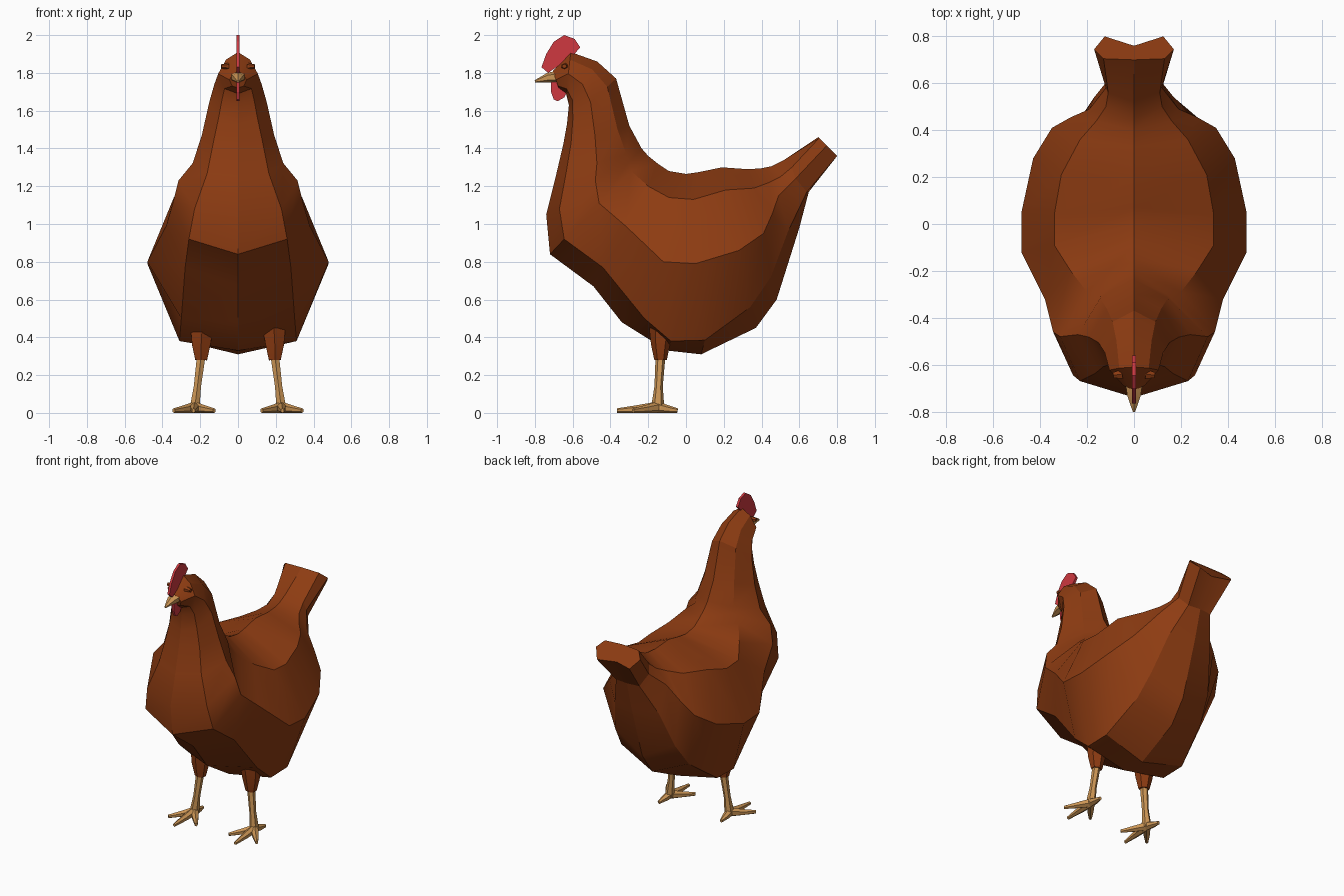
import bpy, bmesh, math
from mathutils import Vector

if "Cube" in bpy.data.objects:
    bpy.data.objects.remove(bpy.data.objects["Cube"])


def material(name, rgb):
    m = bpy.data.materials.new(name)
    m.diffuse_color = (*rgb, 1)
    m.use_nodes = True
    m.node_tree.nodes["Principled BSDF"].inputs["Base Color"].default_value = m.diffuse_color
    return m


RUST = material("rust_feathers", (0.27, 0.045, 0.006))
RED = material("red_comb", (0.62, 0.04, 0.05))
HORN = material("tan_horn", (0.60, 0.30, 0.09))


def finish(name, bm, mat, smooth=True):
    bmesh.ops.recalc_face_normals(bm, faces=bm.faces)
    me = bpy.data.meshes.new(name)
    bm.to_mesh(me)
    bm.free()
    me.materials.append(mat)
    ob = bpy.data.objects.new(name, me)
    bpy.context.collection.objects.link(ob)
    if smooth:
        bpy.ops.object.select_all(action='DESELECT')
        ob.select_set(True)
        bpy.context.view_layer.objects.active = ob
        bpy.ops.object.shade_smooth_by_angle(angle=math.radians(25))
    return ob


def loft(bm, rings):
    """Skin a list of equal rings of points and cap both ends."""
    vs = [[bm.verts.new(p) for p in r] for r in rings]
    n = len(vs[0])
    for a, b in zip(vs, vs[1:]):
        for i in range(n):
            bm.faces.new((a[i], a[(i + 1) % n], b[(i + 1) % n], b[i]))
    bm.faces.new(vs[0])
    bm.faces.new(vs[-1])


def limb(bm, path, sides=6):
    """Tapered tube along (x, y, z, radius across, radius up) points."""
    pts = [Vector(p[:3]) for p in path]
    d = (pts[-1] - pts[0]).normalized()
    ref = Vector((0, 1, 0)) if abs(d.z) > 0.7 else Vector((0, 0, 1))
    u = d.cross(ref).normalized()
    v = u.cross(d)
    rings = []
    for p, c in zip(path, pts):
        ring = []
        for i in range(sides):
            a = math.tau * (i + 0.5) / sides
            q = c + u * math.cos(a) * p[3] + v * math.sin(a) * p[4]
            q.z = max(q.z, 0)
            ring.append(q)
        rings.append(ring)
    loft(bm, rings)


def plate(name, outline, half, mat):
    """Flat side-view outline with a small thickness across x."""
    bm = bmesh.new()
    loft(bm, [[(x, y, z) for y, z in outline] for x in (-half, half)])
    return finish(name, bm, mat, False)


def symmetric(top, upper, mid, lower, bottom):
    right = [upper, mid, lower]
    left = [(-x, y, z) for x, y, z in reversed(right)]
    return [(0, *top), *right, (0, *bottom), *left]


# Head and neck sections: top y, z, bottom y, z, half width
neck = [(-0.705, 1.81, -0.675, 1.72, 0.045),
        (-0.61, 1.91, -0.635, 1.69, 0.105),
        (-0.47, 1.86, -0.62, 1.63, 0.125),
        (-0.37, 1.77, -0.63, 1.53, 0.152),
        (-0.30, 1.52, -0.65, 1.42, 0.192),
        (-0.235, 1.40, -0.69, 1.25, 0.24)]
rings = []
for ty, tz, by, bz, w in neck:
    def along(t, k):
        return (w * k, ty + (by - ty) * t, tz + (bz - tz) * t)
    rings.append(symmetric((ty, tz), along(0.18, 0.6), along(0.52, 1),
                           along(0.88, 0.68), (by, bz)))

# Body and tail sections: top, upper, widest, lower, bottom
body = [((-.20, 1.36), (.14, -.30, 1.33), (.315, -.48, 1.23), (.23, -.67, 1.08), (-.74, 1.05)),
        ((-.15, 1.32), (.20, -.29, 1.28), (.345, -.46, 1.11), (.26, -.645, .92), (-.72, .84)),
        ((-.09, 1.28), (.27, -.20, 1.20), (.38, -.32, .99), (.28, -.44, .77), (-.49, .67)),
        ((0, 1.265), (.34, -.09, 1.14), (.48, -.12, .80), (.30, -.22, .50), (-.34, .48)),
        ((.07, 1.275), (.34, .04, 1.13), (.48, .05, .79), (.31, -.08, .38), (-.10, .33)),
        ((.19, 1.30), (.31, .21, 1.18), (.43, .28, .86), (.31, .10, .385), (.08, .31)),
        ((.33, 1.29), (.23, .36, 1.19), (.35, .41, .95), (.26, .34, .56), (.37, .45)),
        ((.40, 1.295), (.16, .44, 1.22), (.27, .455, 1.05), (.23, .45, .72), (.48, .60)),
        ((.45, 1.305), (.12, .50, 1.25), (.19, .49, 1.15), (.17, .54, .96), (.60, .98)),
        ((.52, 1.34), (.11, .56, 1.30), (.12, .58, 1.24), (.09, .64, 1.17), (.65, 1.17)),
        ((.70, 1.46), (.13, .705, 1.455), (.17, .745, 1.415), (.125, .80, 1.36), (.76, 1.36))]
rings += [symmetric(*s) for s in body]
bm = bmesh.new()
loft(bm, rings)
finish("body", bm, RUST)

# Comb and wattle
plate("comb", [(-.73, 1.80), (-.765, 1.83), (-.74, 1.90), (-.70, 1.965), (-.645, 2.0),
               (-.59, 1.98), (-.56, 1.935), (-.60, 1.89)], 0.008, RED)
plate("wattle", [(-.715, 1.75), (-.715, 1.70), (-.70, 1.66), (-.68, 1.65),
                 (-.645, 1.67), (-.62, 1.72), (-.64, 1.76)], 0.008, RED)

# Beak
bm = bmesh.new()
limb(bm, [(0, -.66, 1.78, .045, .035), (0, -.73, 1.775, .033, .026), (0, -.80, 1.755, .006, .006)])
finish("beak", bm, HORN)

for s, side in ((1, "right"), (-1, "left")):
    # Eye lid
    bm = bmesh.new()
    limb(bm, [(s * .05, -.64, 1.835, .022, .018), (s * .088, -.645, 1.835, .014, .011)])
    finish(side + "_eye", bm, RUST, False)

    # Feathered thigh
    bm = bmesh.new()
    limb(bm, [(s * .19, -.13, .45, .07, .065), (s * .195, -.135, .36, .056, .05),
              (s * .195, -.135, .28, .036, .033)])
    finish(side + "_thigh", bm, RUST)

    # Shank and four toes
    bm = bmesh.new()
    limb(bm, [(s * .195, -.135, .30, .026, .026), (s * .215, -.145, .14, .022, .022),
              (s * .23, -.15, .02, .03, .036)])
    for tx, ty in ((.235, -.365), (.125, -.28), (.34, -.28), (.24, -.045)):
        kx, ky = .23 + (tx - .23) * .5, -.15 + (ty + .15) * .5
        limb(bm, [(s * .23, -.15, .03, .028, .03), (s * kx, ky, .02, .022, .021),
                  (s * tx, ty, .012, .01, .012)])
    finish(side + "_foot", bm, HORN)
